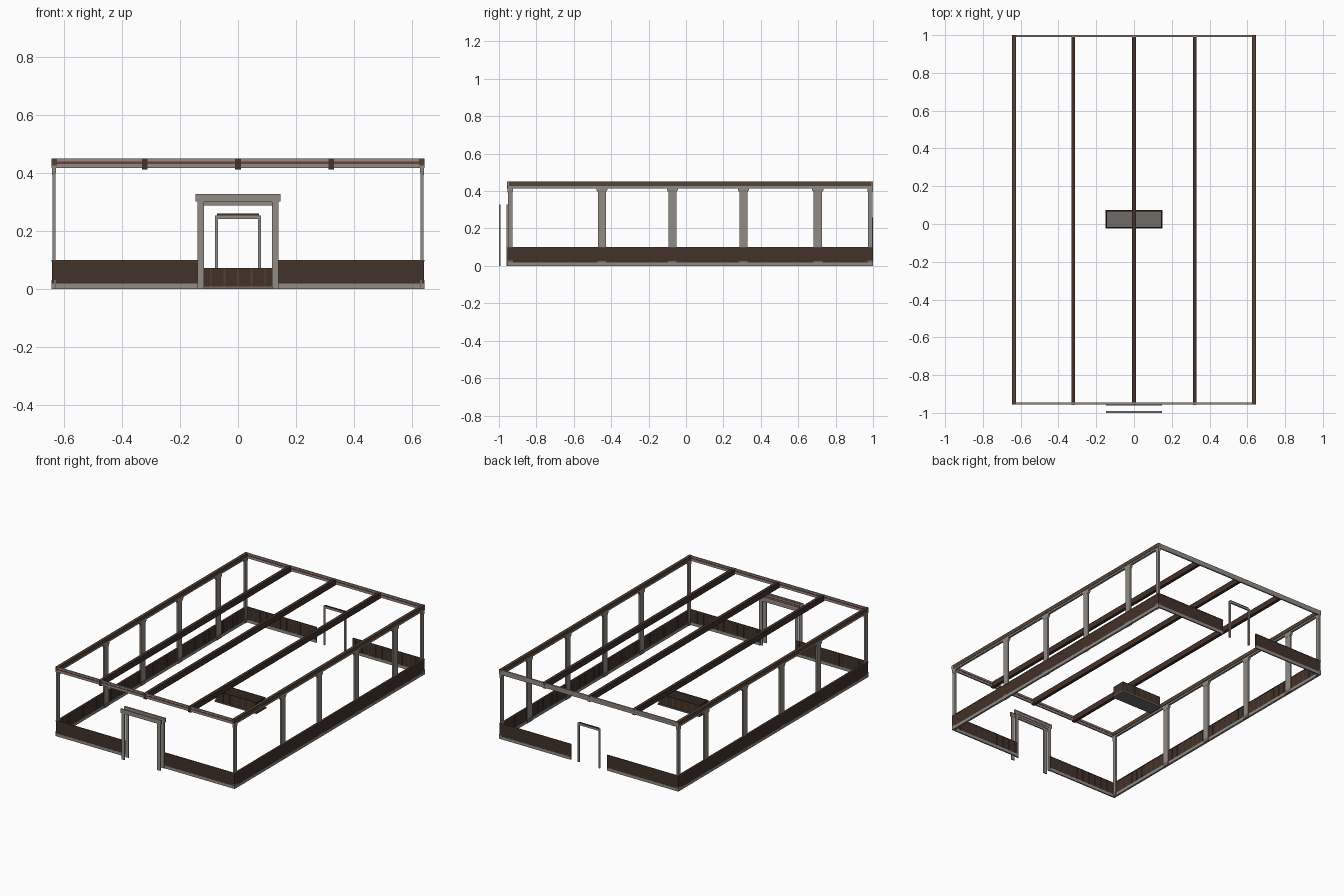
import bpy, bmesh

if "Cube" in bpy.data.objects:
    bpy.data.objects.remove(bpy.data.objects["Cube"])


def mat(name, c):
    m = bpy.data.materials.new(name)
    m.diffuse_color = (*c, 1)
    m.use_nodes = True
    m.node_tree.nodes["Principled BSDF"].inputs["Base Color"].default_value = m.diffuse_color
    return m


STONE = mat("stone", (0.29, 0.26, 0.23))
GREY = mat("slate", (0.16, 0.15, 0.135))
WOOD = mat("dark_wood", (0.055, 0.032, 0.022))
BEAM = mat("beam_wood", (0.09, 0.055, 0.035))
RED = mat("red_inlay", (0.16, 0.045, 0.045))


def boxes(name, items, m):
    """One object from (x0,x1,y0,y1,z0,z1[,top growth x, top growth y]) blocks."""
    bm = bmesh.new()
    for it in items:
        x0, x1, y0, y1, z0, z1 = it[:6]
        gx, gy = it[6:] if len(it) > 6 else (0, 0)
        for v in bmesh.ops.create_cube(bm, size=1)["verts"]:
            top = v.co.z > 0
            sx, sy = (1 if v.co.x > 0 else -1), (1 if v.co.y > 0 else -1)
            v.co = ((x0 + x1) / 2 + sx * ((x1 - x0) / 2 + gx * top),
                    (y0 + y1) / 2 + sy * ((y1 - y0) / 2 + gy * top),
                    z1 if top else z0)
    me = bpy.data.meshes.new(name)
    bm.to_mesh(me)
    bm.free()
    me.materials.append(m)
    ob = bpy.data.objects.new(name, me)
    bpy.context.collection.objects.link(ob)
    return ob


def mirror_x(items):
    return items + [(-b[1], -b[0], *b[2:]) for b in items]


F, B, W = -0.955, 1.0, 0.645          # front, back, half width

# side walls: panelling, plank battens, skirting and cap
boxes("side_panelling", mirror_x([(0.635, 0.643, F, B, 0.018, 0.096)]), WOOD)
boxes("side_battens", mirror_x([(0.6335, 0.636, F + 0.03 + i * 0.048, F + 0.033 + i * 0.048,
                                 0.02, 0.095) for i in range(40)]), BEAM)
boxes("side_skirting", mirror_x([(0.632, W, F, B, 0, 0.019)]), STONE)
boxes("side_panel_cap", mirror_x([(0.633, 0.644, F, B, 0.095, 0.1)]), BEAM)

# side posts with flared caps and small feet
posts, caps, feet = [], [], []
for y, w in [(-0.94, 0.026), (-0.45, 0.042), (-0.073, 0.042), (0.307, 0.042),
             (0.705, 0.045), (0.985, 0.026)]:
    h = w / 2
    end = w < 0.03
    posts.append((0.631, 0.6415, y - h, y + h, 0.01, 0.405))
    g = 0.002 if end else 0.008
    caps.append((0.630, 0.642, y - h, y + h, 0.393, 0.405, 0.001, g))
    caps.append((0.629, 0.643, y - h - g, y + h + g, 0.405, 0.417))
    feet.append((0.629, W, y - h - 0.002, y + h + 0.002, 0.0, 0.025 if not end else 0.03))
boxes("side_posts", mirror_x(posts), STONE)
boxes("post_caps", mirror_x(caps), STONE)
boxes("post_feet", mirror_x(feet), GREY)

# front and back walls with the doorway gap
for label, y0, y1, inner in [("front", F, F + 0.009, 1), ("back", B - 0.009, B, -1)]:
    boxes(label + "_panelling", mirror_x([(0.13, 0.64, y0 + 0.001, y1 - 0.001, 0.018, 0.096)]), WOOD)
    yb = y1 if inner > 0 else y0
    boxes(label + "_battens", mirror_x([(0.15 + i * 0.048, 0.153 + i * 0.048, yb - 0.0015,
                                         yb + 0.0015, 0.02, 0.095) for i in range(10)]), BEAM)
    boxes(label + "_skirting", mirror_x([(0.13, W, y0, y1, 0, 0.019)]), STONE)
    boxes(label + "_panel_cap", mirror_x([(0.13, 0.64, y0, y1, 0.095, 0.1)]), BEAM)
    # cross beam with a red inlay stripe
    boxes(label + "_cross_beam", [(-W, W, y0, y1, 0.418, 0.45)], STONE)
    boxes(label + "_beam_inlay", [(-0.625, 0.625, y0 - 0.001 if inner > 0 else y0 - 0.0015,
                                   y1 + 0.0015 if inner > 0 else y1, 0.432, 0.44)], RED)

# long roof beams
boxes("side_roof_beams", mirror_x([(0.626, W, F - 0.001, B, 0.426, 0.451)]), BEAM)
boxes("side_beam_trim", mirror_x([(0.629, 0.643, F, B, 0.415, 0.426)]), STONE)
boxes("inner_roof_beams", [(x - 0.01, x + 0.01, F - 0.002, B, 0.413, 0.45)
                           for x in (-0.322, 0, 0.322)], WOOD)

# front doorway: an outer and an inner surround
for label, y0, y1, bot in [("outer", -1.0, -0.991, 0.3), ("inner", -0.96, -0.951, 0.288)]:
    boxes(label + "_door_jambs", mirror_x([(0.117, 0.14, y0 + 0.001, y1 - 0.001, 0, 0.302)]), STONE)
    boxes(label + "_door_lintel", [(-0.147, 0.147, y0, y1, 0.302, 0.328),
                                   (-0.12, 0.12, y0 + 0.003, y1 - 0.003, bot, 0.303)], STONE)
    boxes(label + "_door_inlay", [(-0.135, 0.135, y0 - 0.0, y1 + 0.0005, 0.317, 0.323)], RED)

# narrow back door frame
boxes("back_door_jambs", mirror_x([(0.069, 0.08, 0.991, 1.0, 0, 0.254)]), STONE)
boxes("back_door_lintel", [(-0.08, 0.08, 0.991, 1.0, 0.242, 0.254)], STONE)
boxes("back_door_cap", [(-0.072, 0.072, 0.992, 1.0, 0.254, 0.26)], WOOD)

# low open planter in the middle: base slab, walls and plank battens
X0, Y0, Y1, T = 0.147, -0.021, 0.071, 0.004
boxes("planter_base", [(-0.151, 0.151, -0.025, 0.075, 0, 0.008)], GREY)
boxes("planter_walls", [(-X0, X0, Y0, Y0 + T, 0.006, 0.072), (-X0, X0, Y1 - T, Y1, 0.006, 0.072),
                        (-X0, -X0 + T, Y0, Y1, 0.006, 0.072), (X0 - T, X0, Y0, Y1, 0.006, 0.072)], WOOD)
boxes("planter_battens", [(x - 0.003, x + 0.003, y - 0.001, y + 0.001, 0.008, 0.07)
                          for x in (-0.14, -0.094, -0.047, 0, 0.047, 0.094, 0.14)
                          for y in (Y0, Y1)], BEAM)
